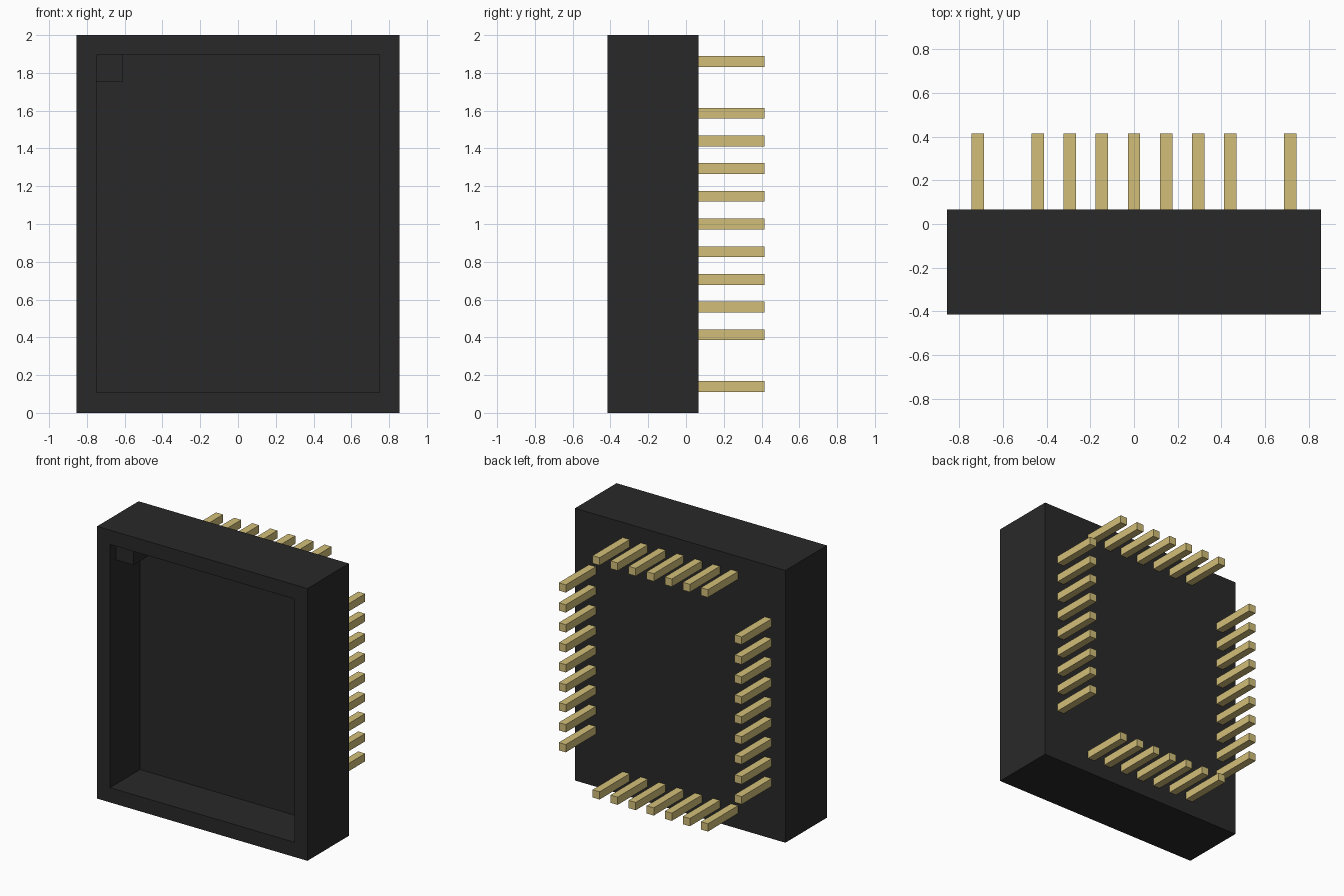
import bpy
import bmesh
from mathutils import Vector

old = bpy.data.objects.get("Cube")
if old:
    bpy.data.objects.remove(old, do_unlink=True)


def material(name, color):
    m = bpy.data.materials.new(name)
    m.use_nodes = True
    m.diffuse_color = color
    m.node_tree.nodes["Principled BSDF"].inputs["Base Color"].default_value = color
    return m


def add_box(bm, low, high):
    low, high = Vector(low), Vector(high)
    verts = bmesh.ops.create_cube(bm, size=1)["verts"]
    for v in verts:
        v.co = (low + high) / 2 + v.co * (high - low)


def finish(bm, name, mat):
    mesh = bpy.data.meshes.new(name)
    bm.to_mesh(mesh)
    bm.free()
    mesh.materials.append(mat)
    obj = bpy.data.objects.new(name, mesh)
    bpy.context.collection.objects.link(obj)
    return obj


black = material("black plastic", (0.022, 0.022, 0.022, 1))
gold = material("pale gold metal", (0.65, 0.52, 0.19, 1))

FRONT, BACK, TIP = -0.415, 0.067, 0.415
FLOOR = -0.065
INNER_X, INNER_LOW, INNER_HIGH = 0.75, 0.108, 1.895

# Housing: a block whose front face is inset and pushed back into a deep tray
bm = bmesh.new()
add_box(bm, (-0.855, FRONT, 0), (0.855, BACK, 2))
bm.normal_update()
front = min(bm.faces, key=lambda f: f.calc_center_median().y)
bmesh.ops.inset_individual(bm, faces=[front], thickness=0.1)
for v in front.verts:
    v.co.x = INNER_X if v.co.x > 0 else -INNER_X
    v.co.z = INNER_HIGH if v.co.z > 1 else INNER_LOW
floor = bmesh.ops.extrude_discrete_faces(bm, faces=[front])["faces"][0]
for v in floor.verts:
    v.co.y = FLOOR
bmesh.ops.recalc_face_normals(bm, faces=bm.faces)
finish(bm, "housing", black)

# Small key block in the upper corner of the tray
bm = bmesh.new()
add_box(bm, (-INNER_X, -0.345, 1.755), (-0.608, FLOOR, INNER_HIGH))
finish(bm, "corner_key", black)


# Rows of square pins around the back
def pin_row(name, centres):
    bm = bmesh.new()
    h = 0.0285
    for x, z in centres:
        add_box(bm, (x - h, BACK, z - h), (x + h, TIP, z + h))
    finish(bm, name, gold)


PITCH = 0.1467
across = [i * PITCH for i in range(-3, 4)]
upright = [1 + i * PITCH for i in range(-4, 5)]
pin_row("top_pins", [(x, 1.86) for x in across])
pin_row("bottom_pins", [(x, 0.14) for x in across])
pin_row("left_pins", [(0.715, z) for z in upright])
pin_row("right_pins", [(-0.715, z) for z in upright])
